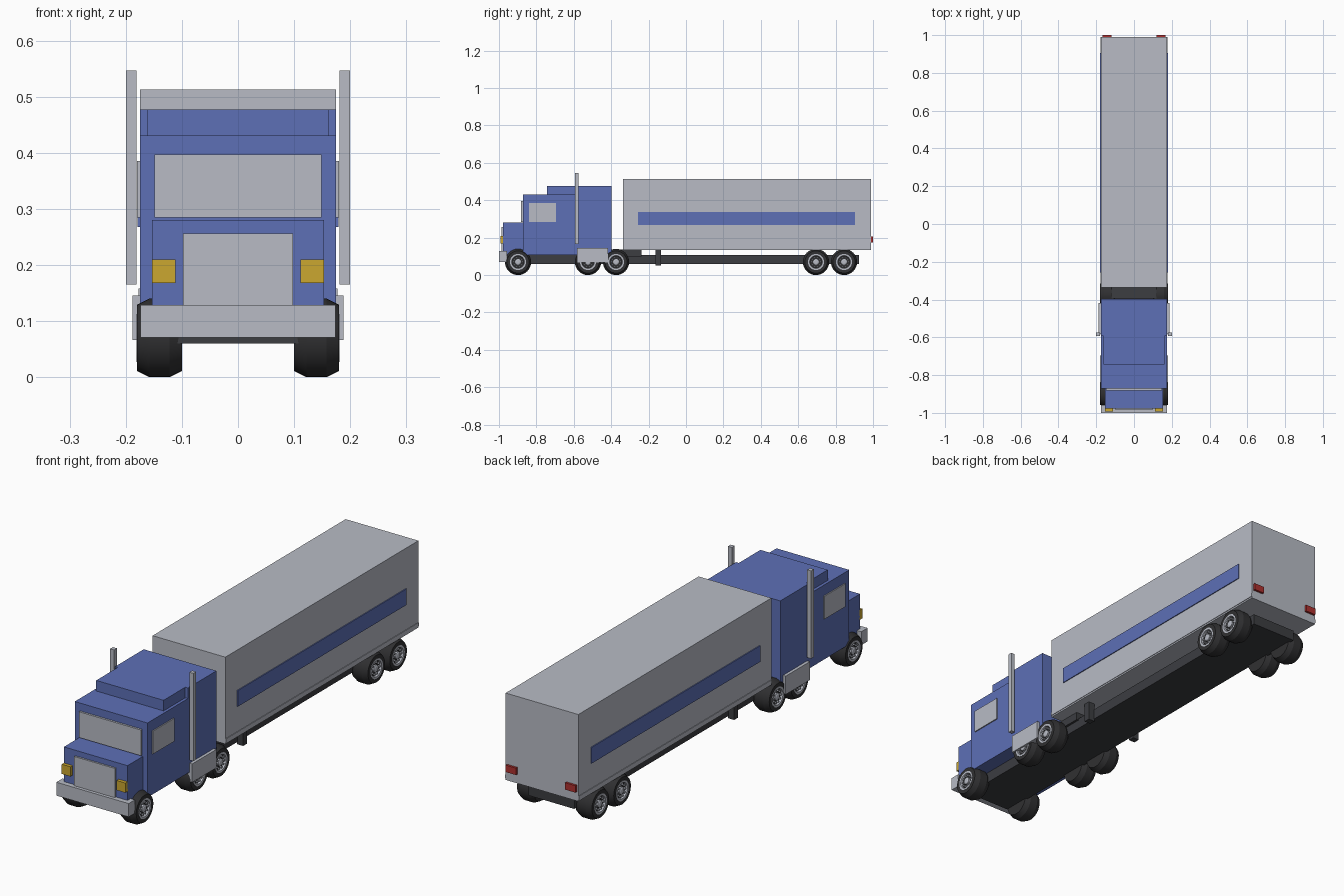
import bpy, bmesh, math
from mathutils import Matrix

if "Cube" in bpy.data.objects:
    bpy.data.objects.remove(bpy.data.objects["Cube"])


def material(name, rgb):
    m = bpy.data.materials.new(name)
    m.diffuse_color = (*rgb, 1)
    m.use_nodes = True
    m.node_tree.nodes["Principled BSDF"].inputs["Base Color"].default_value = m.diffuse_color
    return m


GREY = material("silver_grey", (0.48, 0.50, 0.56))
BLUE = material("cab_blue", (0.11, 0.16, 0.47))
DARK = material("chassis_dark", (0.045, 0.047, 0.053))
TYRE = material("tyre_black", (0.03, 0.03, 0.032))
GOLD = material("lamp_amber", (0.60, 0.39, 0.03))
RED = material("lamp_red", (0.42, 0.03, 0.028))


def finish(bm, name, mat):
    bmesh.ops.recalc_face_normals(bm, faces=bm.faces)
    me = bpy.data.meshes.new(name)
    bm.to_mesh(me)
    bm.free()
    me.materials.append(mat)
    ob = bpy.data.objects.new(name, me)
    bpy.context.collection.objects.link(ob)
    return ob


def box(name, mat, x, y, z):
    """Axis-aligned box from (min, max) ranges."""
    bm = bmesh.new()
    bmesh.ops.create_cube(bm, size=1)
    for v in bm.verts:
        v.co = [r[0] if c < 0 else r[1] for c, r in zip(v.co, (x, y, z))]
    return finish(bm, name, mat)


def centred(name, mat, half, y, z):
    return box(name, mat, (-half, half), y, z)


def pair(name, mat, x, y, z):
    """The same box on the right and the left."""
    box(name + "_right", mat, x, y, z)
    box(name + "_left", mat, (-x[1], -x[0]), y, z)


def lathe(name, mat, profile, side, y, z, steps=32):
    """Turn an (x, radius) profile about a wheel axle."""
    bm = bmesh.new()
    vs = [bm.verts.new((px * side, 0, r)) for px, r in profile]
    edges = [bm.edges.new(e) for e in zip(vs, vs[1:])]
    bmesh.ops.spin(bm, geom=vs + edges, cent=(0, 0, 0), axis=(1, 0, 0),
                   angle=math.tau, steps=steps, use_duplicate=False)
    bmesh.ops.remove_doubles(bm, verts=bm.verts, dist=1e-5)
    bmesh.ops.translate(bm, verts=bm.verts, vec=(0, y, z))
    ob = finish(bm, name, mat)
    bpy.context.view_layer.objects.active = ob
    ob.select_set(True)
    bpy.ops.object.shade_smooth_by_angle(angle=math.radians(25))
    ob.select_set(False)
    return ob


def wheel(name, side, y):
    z = 0.07
    lathe(name + "_tyre", TYRE,
          [(.10, 0), (.10, .059), (.122, .07), (.158, .07), (.18, .059),
           (.18, .042), (.170, .040), (.170, 0)], side, y, z)
    lathe(name + "_rim", GREY,
          [(.169, .043), (.181, .043), (.181, .034), (.169, .032)], side, y, z)
    lathe(name + "_hub", GREY,
          [(.169, .017), (.178, .016), (.181, .010), (.181, 0)], side, y, z, 16)
    # ring of wheel nuts
    bm = bmesh.new()
    for i in range(10):
        a = math.tau * i / 10
        at = (side * .174, y + .025 * math.cos(a), z + .025 * math.sin(a))
        bmesh.ops.create_cone(bm, cap_ends=True, segments=6, radius1=.0045,
                              radius2=.0045, depth=.010,
                              matrix=Matrix.Translation(at) @ Matrix.Rotation(math.pi / 2, 4, 'Y'))
    finish(bm, name + "_nuts", GREY)


# chassis, coupling plate and landing legs
centred("chassis", DARK, .11, (-.96, .925), (.06, .107))
centred("coupling_plate", DARK, .12, (-.395, -.237), (.10, .137))
pair("landing_leg", DARK, (.108, .138), (-.162, -.134), (.05, .136))

# trailer
centred("trailer_body", GREY, .175, (-.337, .99), (.135, .513))
pair("trailer_rail", GREY, (.17, .1775), (-.337, .99), (.142, .158))
pair("trailer_stripe", BLUE, (.172, .179), (-.257, .904), (.268, .338))
pair("tail_light", RED, (.118, .168), (.985, 1.0), (.175, .205))

# cab, sleeper, roof fairing and hood
centred("cab", BLUE, .175, (-.872, -.594), (.107, .431))
centred("sleeper", BLUE, .175, (-.594, -.398), (.107, .477))
centred("roof_fairing", BLUE, .162, (-.743, -.59), (.425, .477))
centred("hood", BLUE, .153, (-.978, -.87), (.107, .28))

# front details
centred("bumper", GREY, .174, (-1.0, -.957), (.071, .129))
centred("grille", GREY, .098, (-.986, -.975), (.115, .256))
pair("headlight", GOLD, (.111, .153), (-.993, -.975), (.168, .21))
centred("windshield", GREY, .149, (-.881, -.872), (.285, .397))
pair("side_window", GREY, (.172, .18), (-.84, -.695), (.285, .385))

# exhaust stacks and fuel tanks
pair("exhaust_stack", GREY, (.181, .2), (-.593, -.574), (.165, .547))
pair("fuel_tank", GREY, (.145, .188), (-.583, -.417), (.066, .146))

# wheels
for n, y in enumerate((-.898, -.524, -.374, .695, .845), 1):
    for side, label in ((1, "right"), (-1, "left")):
        wheel(f"wheel_{n}_{label}", side, y)
